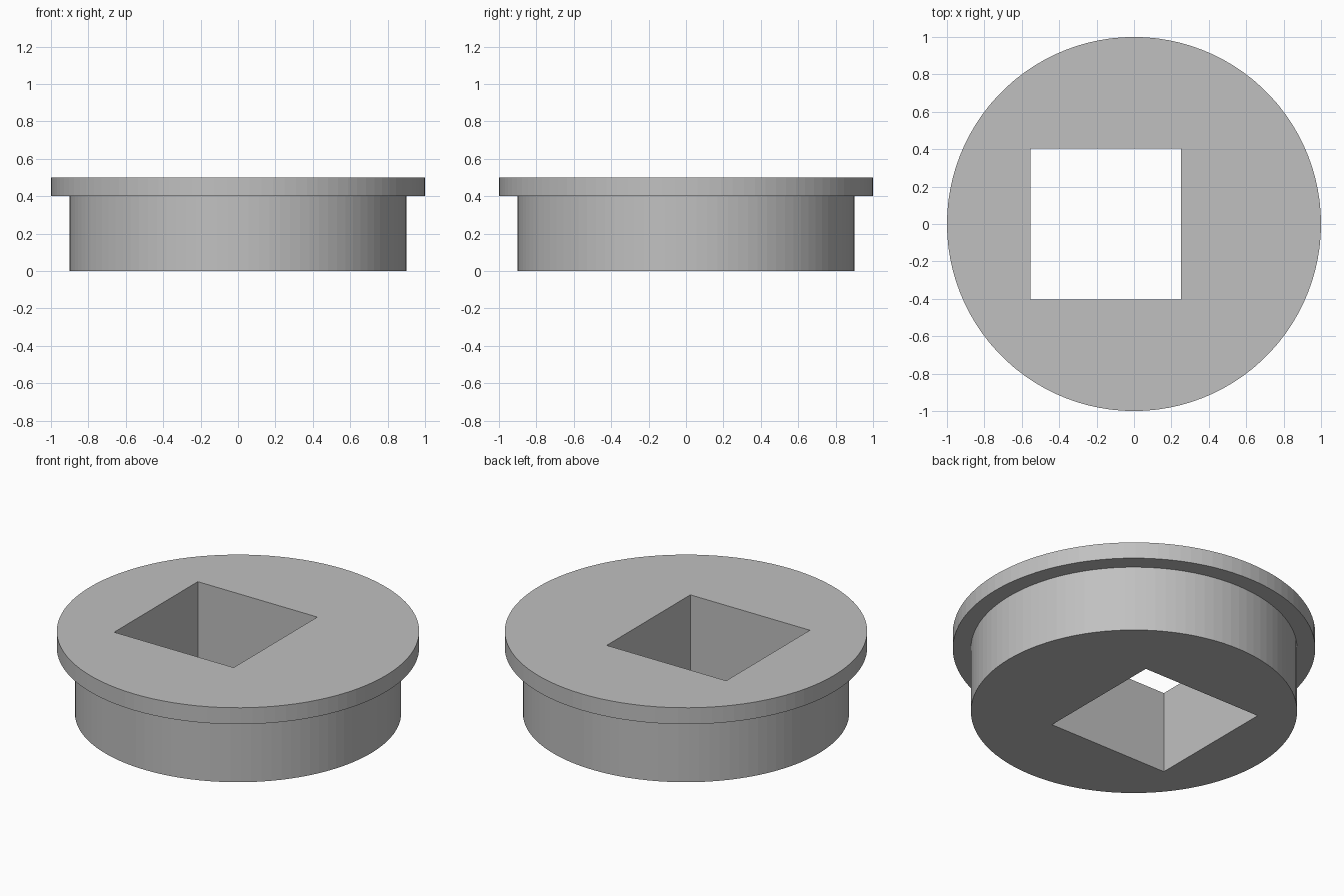
import bpy, bmesh, math
from mathutils import Matrix

if "Cube" in bpy.data.objects:
    bpy.data.objects.remove(bpy.data.objects["Cube"], do_unlink=True)

SEGMENTS = 100
# Stepped outline as (radius, height): plug body, then flange
PROFILE = [(0.9, 0.0), (0.9, 0.4), (1.0, 0.4), (1.0, 0.5)]

grey = bpy.data.materials.new("plain_grey")
grey.use_nodes = True
COLOUR = (0.53, 0.53, 0.53, 1)
grey.diffuse_color = COLOUR
grey.node_tree.nodes["Principled BSDF"].inputs["Base Color"].default_value = COLOUR


def add_object(name, bm):
    bmesh.ops.recalc_face_normals(bm, faces=bm.faces[:])
    mesh = bpy.data.meshes.new(name)
    bm.to_mesh(mesh)
    bm.free()
    mesh.materials.append(grey)
    obj = bpy.data.objects.new(name, mesh)
    bpy.context.collection.objects.link(obj)
    return obj


# Flanged plug: rings joined by side walls, closed with round caps
bm = bmesh.new()
rings = [[bm.verts.new((r * math.cos(2 * math.pi * i / SEGMENTS),
                        r * math.sin(2 * math.pi * i / SEGMENTS), z))
          for i in range(SEGMENTS)] for r, z in PROFILE]
for low, high in zip(rings, rings[1:]):
    for i in range(SEGMENTS):
        j = (i + 1) % SEGMENTS
        bm.faces.new((low[i], low[j], high[j], high[i]))
bm.faces.new(rings[0][::-1])
bm.faces.new(rings[-1])
plug = add_object("flanged_plug", bm)

# Off-centre square through-hole
bm = bmesh.new()
bmesh.ops.create_cube(bm, size=1, matrix=Matrix.Translation((-0.15, 0, 0.25))
                      @ Matrix.Diagonal((0.805, 0.805, 1, 1)))
cutter = add_object("square_hole_cutter", bm)
cutter.hide_render = True
cutter.display_type = 'WIRE'

hole = plug.modifiers.new("square_hole", 'BOOLEAN')
hole.operation = 'DIFFERENCE'
hole.solver = 'EXACT'
hole.object = cutter

# Bake the cut and discard the cutter
bpy.context.view_layer.objects.active = plug
plug.select_set(True)
bpy.ops.object.modifier_apply(modifier=hole.name)
bpy.data.objects.remove(cutter, do_unlink=True)
